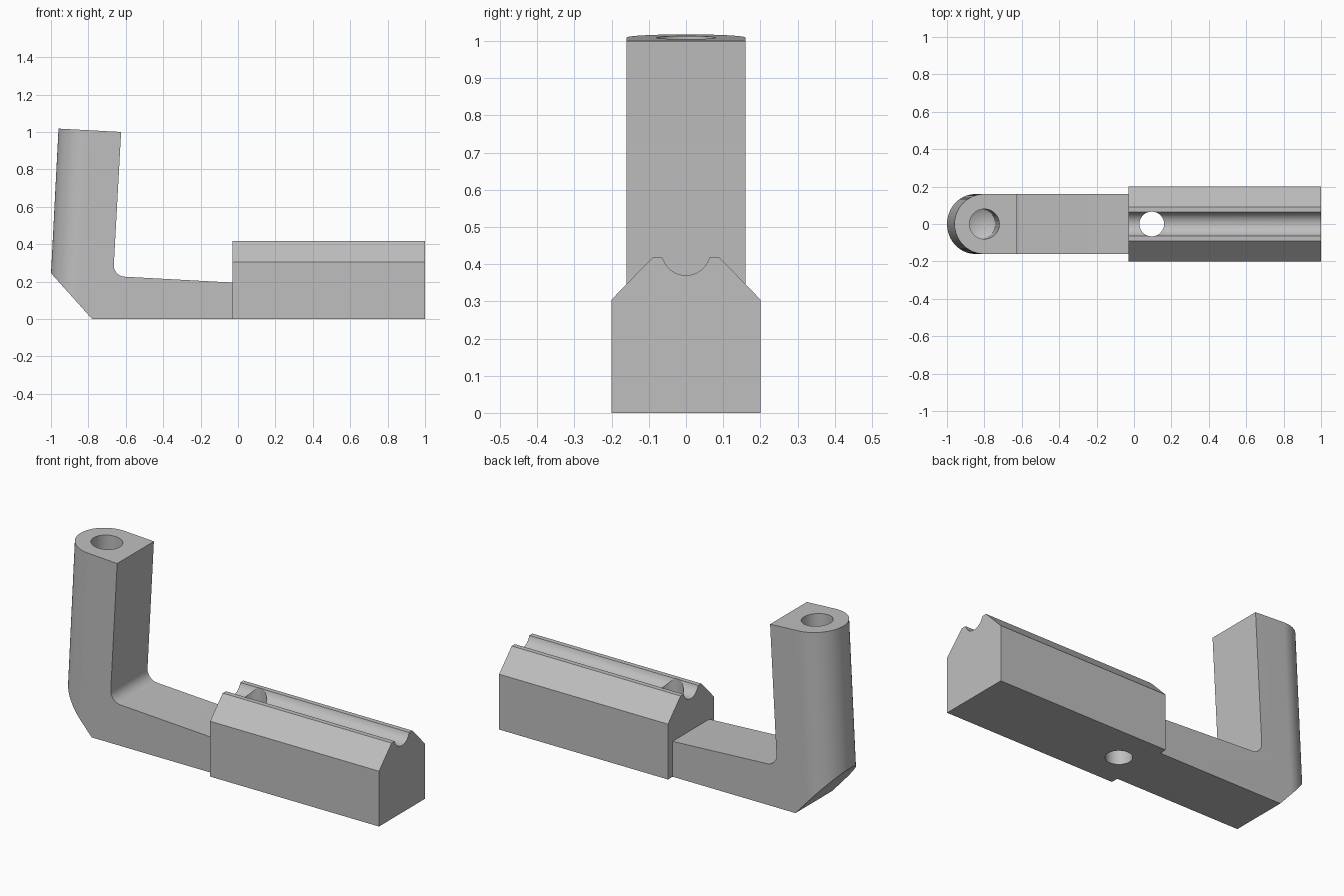
import bpy, bmesh, math
from mathutils import Matrix, Vector

cube = bpy.data.objects.get("Cube")
if cube:
    bpy.data.objects.remove(cube)

grey = bpy.data.materials.new("plain grey")
grey.use_nodes = True
colour = (0.52, 0.52, 0.52, 1)
grey.diffuse_color = colour
grey.node_tree.nodes["Principled BSDF"].inputs["Base Color"].default_value = colour


def finish(name, bm):
    bmesh.ops.recalc_face_normals(bm, faces=bm.faces)
    mesh = bpy.data.meshes.new(name)
    bm.to_mesh(mesh)
    bm.free()
    mesh.materials.append(grey)
    obj = bpy.data.objects.new(name, mesh)
    bpy.context.collection.objects.link(obj)
    return obj


def prism(name, points, axis, low, high):
    """Extrude a closed profile along one axis."""
    bm = bmesh.new()
    verts = []
    for p in points:
        co = list(p)
        co.insert(axis, low)
        verts.append(bm.verts.new(co))
    face = bm.faces.new(verts)
    new = bmesh.ops.extrude_face_region(bm, geom=[face])["geom"]
    shift = Vector((0, 0, 0))
    shift[axis] = high - low
    bmesh.ops.translate(bm, vec=shift, verts=[v for v in new if isinstance(v, bmesh.types.BMVert)])
    return finish(name, bm)


def arc(cx, cy, r, start, end, steps):
    angles = [math.radians(start + (end - start) * i / steps) for i in range(steps + 1)]
    return [(cx + r * math.cos(a), cy + r * math.sin(a)) for a in angles]


def boolean(obj, cutter, operation):
    mod = obj.modifiers.new(operation.lower(), "BOOLEAN")
    mod.operation = operation
    mod.solver = "EXACT"
    mod.object = cutter
    bpy.context.view_layer.objects.active = obj
    bpy.ops.object.modifier_apply(modifier=mod.name)
    bpy.data.objects.remove(cutter)


def smooth(obj):
    bpy.ops.object.select_all(action="DESELECT")
    obj.select_set(True)
    bpy.context.view_layer.objects.active = obj
    bpy.ops.object.shade_smooth_by_angle(angle=math.radians(25))


# Grooved rail block with a vertical through hole
groove = arc(0, 0.435, 0.065, 346.6, 193.4, 24)
block = prism("rail_block",
              [(-0.2, 0), (0.2, 0), (0.2, 0.305), (0.09, 0.418), (0.063, 0.418)]
              + groove[1:-1] + [(-0.063, 0.418), (-0.09, 0.418), (-0.2, 0.305)],
              0, -0.03, 1)
boolean(block, prism("through_hole", arc(0.095, 0, 0.066, 0, 352.5, 47), 2, -0.1, 0.6), "DIFFERENCE")

# L-shaped arm, its outer side rounded along the leaning post
lean = math.atan2(0.04, 0.775)
tilt = Matrix.Translation((-0.852, 0, 0)) @ Matrix.Rotation(lean, 4, "Y")
inner_bend = arc(-0.603, 0.287, 0.061, 177, 267, 12)
arm = prism("bent_arm",
            [(-0.03, 0), (-0.78, 0), (-1, 0.245), (-0.96, 1.018), (-0.625, 1)]
            + inner_bend + [(-0.03, 0.195)], 1, -0.2, 0.2)
rounding = prism("post_rounding",
                 arc(0, 0, 0.16, 90, 270, 48) + [(1.5, -0.16), (1.5, 0.16)], 2, -0.5, 1.5)
rounding.data.transform(tilt)
boolean(arm, rounding, "INTERSECT")

# Blind hole with a conical floor, drilled down the post
bm = bmesh.new()
bmesh.ops.create_cone(bm, cap_ends=True, segments=48, radius1=0.08, radius2=0.08, depth=0.6)
floor = min(bm.faces, key=lambda f: f.calc_center_median().z)
tip = bmesh.ops.poke(bm, faces=[floor])["verts"][0]
tip.co.z -= 0.046
drill = finish("drill", bm)
drill.data.transform(tilt @ Matrix.Translation((0, 0, 0.91)))
boolean(arm, drill, "DIFFERENCE")

for part in (block, arm):
    smooth(part)
